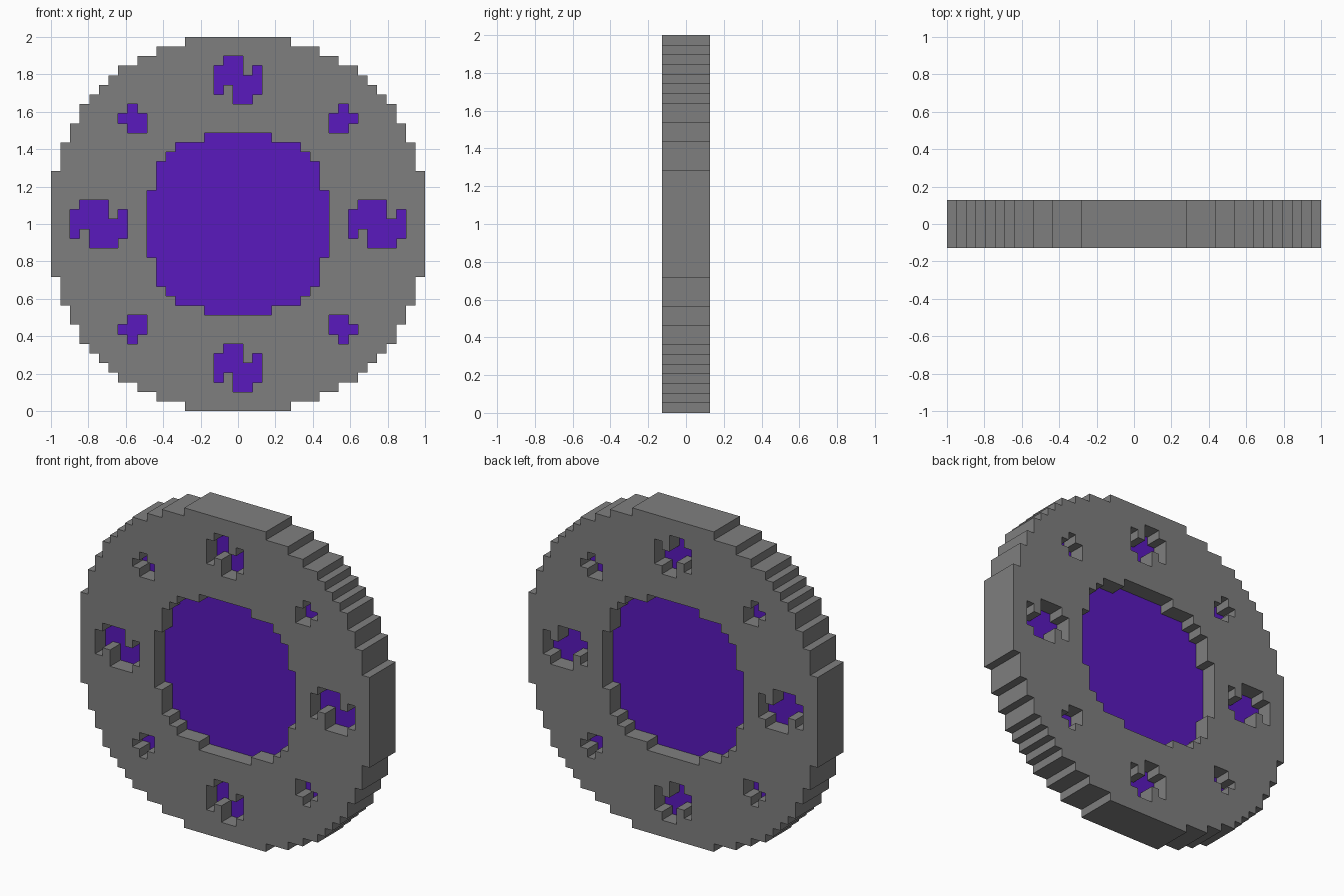
import bpy
import bmesh

if "Cube" in bpy.data.objects:
    bpy.data.objects.remove(bpy.data.objects["Cube"], do_unlink=True)

CELL = 2 / 39   # the wheel is 39 blocks across


def make_material(name, color):
    mat = bpy.data.materials.new(name)
    mat.use_nodes = True
    mat.diffuse_color = color
    mat.node_tree.nodes["Principled BSDF"].inputs["Base Color"].default_value = color
    return mat


stone = make_material("grey stone", (0.212, 0.212, 0.212, 1))
violet = make_material("violet", (0.1, 0.01, 0.51, 1))


def round_cells(half_widths):
    """Blocks of a stepped disc; half_widths runs from the middle row outward."""
    return {(i, j * s) for j, w in enumerate(half_widths)
            for i in range(-w, w + 1) for s in (-1, 1)}


def pattern_cells(rows, left, top, flip_x=1, flip_z=1):
    """Blocks marked X in a small pattern whose first corner is (left, top)."""
    return {((left + c) * flip_x, (top - r) * flip_z)
            for r, row in enumerate(rows) for c, ch in enumerate(row) if ch == "X"}


def slab(name, cells, layers, mat):
    """Flat sheet of blocks in the XZ plane, thickened evenly about y = 0."""
    bm = bmesh.new()
    corners = {}

    def corner(i, j):
        if (i, j) not in corners:
            corners[i, j] = bm.verts.new(((i - 0.5) * CELL, 0, 1 + (j - 0.5) * CELL))
        return corners[i, j]

    for i, j in sorted(cells):
        bm.faces.new([corner(i, j), corner(i + 1, j),
                      corner(i + 1, j + 1), corner(i, j + 1)])
    mesh = bpy.data.meshes.new(name)
    bm.to_mesh(mesh)
    bm.free()
    mesh.materials.append(mat)
    obj = bpy.data.objects.new(name, mesh)
    bpy.context.collection.objects.link(obj)
    solid = obj.modifiers.new("thickness", "SOLIDIFY")
    solid.thickness = layers * CELL
    solid.offset = 0
    return obj


# Stepped outlines of the wheel and of its central opening
wheel = round_cells([19] * 6 + [18] * 3 + [17] * 2 + [16] * 2 + [15, 14, 13, 12, 10, 8, 5])
opening = round_cells([9] * 4 + [8] * 3 + [7, 6, 3])

# Pinwheel windows at the top, bottom and sides
tall_pinwheel = [".XX..", "XXX.X", "XXXXX", "X.XXX", "..XX."]
wide_pinwheel = [".XXX..", "XXXX.X", "XXXXXX", "X.XXXX", "..XXX."]
windows = {
    "top_window": pattern_cells(tall_pinwheel, -2, 17),
    "bottom_window": pattern_cells(tall_pinwheel, -2, -13),
    "right_window": pattern_cells(wide_pinwheel, -17, 2),
    "left_window": pattern_cells(wide_pinwheel, 12, 2),
}

# Small windows on the diagonals, mirrored both ways
small_cross = [".X.", "XXX", ".XX"]
for side, fx in (("right", 1), ("left", -1)):
    for level, fz in (("upper", 1), ("lower", -1)):
        windows[f"{level}_{side}_window"] = pattern_cells(small_cross, -12, 12, fx, fz)

# Stone wheel, pierced by every opening
slab("stone_wheel", wheel - opening - set().union(*windows.values()), 5, stone)

# Violet panes recessed in the middle layer
slab("central_pane", opening, 1, violet)
for name, cells in windows.items():
    slab(name + "_pane", cells, 1, violet)
